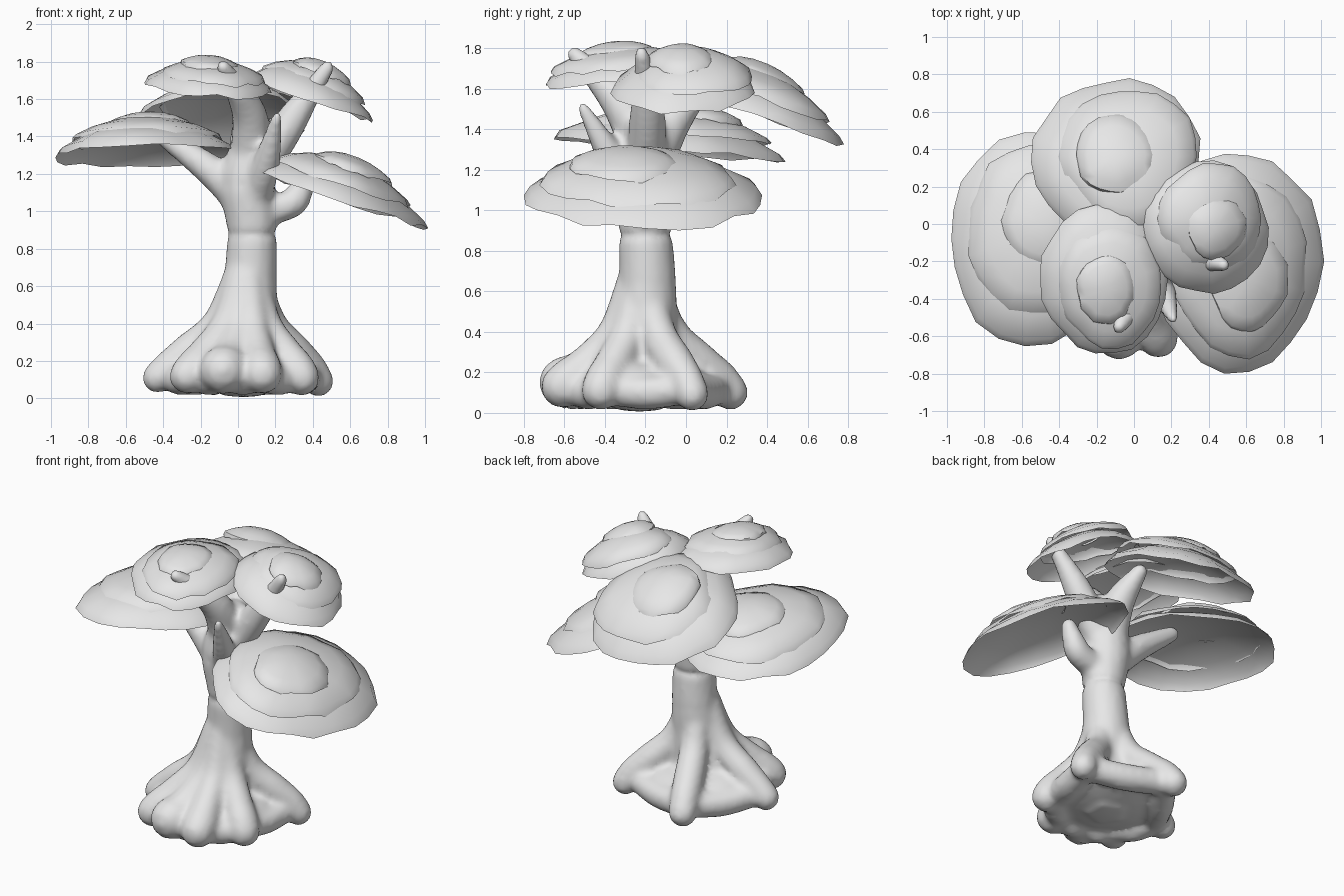
import bpy, bmesh, math, random
from mathutils import Matrix, Vector

random.seed(4)
cube = bpy.data.objects.get("Cube")
if cube:
    bpy.data.objects.remove(cube)

grey = bpy.data.materials.new("pale grey")
grey.use_nodes = True
colour = (0.8, 0.8, 0.8, 1)
grey.diffuse_color = colour
grey.node_tree.nodes["Principled BSDF"].inputs["Base Color"].default_value = colour


def finish(name, bm, angle):
    bmesh.ops.recalc_face_normals(bm, faces=bm.faces)
    mesh = bpy.data.meshes.new(name)
    bm.to_mesh(mesh)
    bm.free()
    mesh.materials.append(grey)
    obj = bpy.data.objects.new(name, mesh)
    bpy.context.collection.objects.link(obj)
    bpy.ops.object.select_all(action='DESELECT')
    obj.select_set(True)
    bpy.context.view_layer.objects.active = obj
    bpy.ops.object.shade_smooth_by_angle(angle=math.radians(angle))
    return obj


def catmull(a, b, c, d, t):
    return 0.5 * (2 * b + (c - a) * t + (2 * a - 5 * b + 4 * c - d) * t ** 2
                  + (3 * b - a - 3 * c + d) * t ** 3)


def tube(bm, points, sides=14, steps=6):
    """Rounded, tapered limb through points given as (x, y, z, radius)."""
    pts = [Vector(p) for p in points]
    pts = [pts[0]] + pts + [pts[-1]]
    path = [catmull(*pts[i:i + 4], s / steps)
            for i in range(len(pts) - 3) for s in range(steps)] + [pts[-1]]
    rings = []
    for i, p in enumerate(path):
        tangent = (path[min(i + 1, len(path) - 1)] - path[max(i - 1, 0)]).xyz
        turn = tangent.to_track_quat('Z', 'Y')
        rings.append([bm.verts.new(p.xyz + turn @ Vector(
            (math.cos(a) * p.w, math.sin(a) * p.w, 0)))
            for a in (math.tau * k / sides for k in range(sides))])
    for r, s in zip(rings, rings[1:]):
        for k in range(sides):
            j = (k + 1) % sides
            bm.faces.new((r[k], r[j], s[j], s[k]))
    bm.faces.new(rings[0][::-1])
    bm.faces.new(rings[-1])
    for end in (path[0], path[-1]):
        ball = bmesh.ops.create_icosphere(bm, subdivisions=2, radius=end.w)
        bmesh.ops.translate(bm, verts=ball["verts"], vec=end.xyz)


# Trunk, branches and roots are merged into one organic body
body = bmesh.new()
limbs = [
    # trunk
    [(0.03, -0.23, 0.2, 0.22), (0.05, -0.21, 0.4, 0.17), (0.065, -0.19, 0.62, 0.145),
     (0.075, -0.2, 0.9, 0.135), (0.05, -0.2, 1.13, 0.15), (0.07, -0.2, 1.3, 0.13),
     (0.1, -0.19, 1.42, 0.1)],
    # branches
    [(0.05, -0.2, 0.98, 0.08), (-0.1, -0.17, 1.18, 0.09), (-0.4, -0.12, 1.4, 0.05)],
    [(0.08, -0.2, 0.98, 0.08), (0.26, -0.19, 1.03, 0.08), (0.32, -0.18, 1.08, 0.075),
     (0.37, -0.18, 1.2, 0.05)],
    [(0.08, -0.22, 1.05, 0.09), (0.15, -0.36, 1.25, 0.075), (0.21, -0.51, 1.51, 0.03)],
    [(0.1, -0.2, 1.2, 0.1), (0.27, -0.19, 1.46, 0.09), (0.39, -0.2, 1.64, 0.06),
     (0.48, -0.22, 1.77, 0.04)],
    [(0.06, -0.2, 1.25, 0.11), (0.06, -0.32, 1.52, 0.095), (-0.08, -0.55, 1.77, 0.042)],
    [(0.05, -0.18, 1.2, 0.11), (0.06, -0.08, 1.42, 0.1), (0.02, 0.08, 1.6, 0.05)],
]
# Root feet in order around the base: x, y, z, radius
feet = [(-0.43, -0.24, 0.11, 0.085), (-0.27, -0.52, 0.12, 0.1), (-0.08, -0.6, 0.15, 0.13),
        (0.13, -0.61, 0.13, 0.11), (0.34, -0.42, 0.11, 0.1), (0.43, 0.03, 0.09, 0.085),
        (-0.13, 0.22, 0.1, 0.09)]
cx, cy = 0.05, -0.22
for i, (x, y, z, r) in enumerate(feet):
    ox, oy = x - cx, y - cy
    limbs.append([(cx + ox * 0.1, cy + oy * 0.1, 0.66, 0.08),
                  (cx + ox * 0.32, cy + oy * 0.32, 0.4, 0.09),
                  (cx + ox * 0.66, cy + oy * 0.66, 0.25, 0.095),
                  (cx + ox * 0.88, cy + oy * 0.88, 0.17, r), (x, y, z, r)])
    # low web to the next root, pulled inward
    nx, ny, nz, nr = feet[(i + 1) % len(feet)]
    mx, my = (x + nx) / 2 - cx, (y + ny) / 2 - cy
    limbs.append([(cx + ox * 0.85, cy + oy * 0.85, 0.12, 0.08),
                  (cx + mx * 0.88, cy + my * 0.88, 0.1, 0.085),
                  (cx + (nx - cx) * 0.85, cy + (ny - cy) * 0.85, 0.12, 0.08)])
for limb in limbs:
    tube(body, limb)
# solid heart of the root ball
heart = bmesh.ops.create_icosphere(body, subdivisions=3, radius=1)
bmesh.ops.transform(body, verts=heart["verts"], matrix=Matrix.LocRotScale(
    Vector((0.02, -0.24, 0.15)), None, Vector((0.36, 0.36, 0.13))))
for v in body.verts:
    v.co.z = max(v.co.z, 0.005)
tree = finish("trunk_and_roots", body, 180)
remesh = tree.modifiers.new("Merge", 'REMESH')
remesh.mode = 'VOXEL'
remesh.voxel_size = 0.02
remesh.use_smooth_shade = True
smooth = tree.modifiers.new("Soften", 'SMOOTH')
smooth.factor = 0.5
smooth.iterations = 8

# Layers of a canopy: size, rim height, peak height (as shares of the whole)
LAYERS = ((1, 0, 0.68), (0.82, 0.36, 0.84), (0.47, 0.72, 1))


def canopy(name, centre, radii, lean, height, shifts):
    """Leaning cap made of three stacked, ragged, open sheets."""
    bm = bmesh.new()
    sides = 22
    for (size, low, high), shift in zip(LAYERS, ((0, 0),) + shifts):
        phase = random.uniform(0, math.tau)
        rim = [1 + 0.025 * math.sin(3 * math.tau * k / sides + phase)
               + random.uniform(-0.035, 0.035) for k in range(sides)]

        def place(r, k):
            a = math.tau * k / sides
            x = r * size * rim[k] * math.cos(a) * radii[0] + shift[0]
            y = r * size * rim[k] * math.sin(a) * radii[1] + shift[1]
            z = height * (low + (high - low) * (1 - r ** 2.2))
            z += lean[0] * x + lean[1] * y
            if r == 1:
                z -= random.uniform(0.01, 0.035)
            return bm.verts.new((centre[0] + x, centre[1] + y, centre[2] + z))

        rings = [[place(r, k) for k in range(sides)] for r in (1, 0.95, 0.72, 0.45, 0.18)]
        for r, s in zip(rings, rings[1:]):
            for k in range(sides):
                j = (k + 1) % sides
                bm.faces.new((r[k], r[j], s[j], s[k]))
        bm.faces.new(rings[-1])
    finish(name, bm, 50)


# Foliage caps: centre, radii, lean, height, offsets of the upper sheets
canopy("right_low_canopy", (-0.51, -0.08, 1.32), (0.49, 0.56), (0.02, -0.11), 0.22,
       ((0.01, 0.04), (0.03, 0.1)))
canopy("left_low_canopy", (0.55, -0.2, 1.08), (0.45, 0.58), (-0.33, 0), 0.24,
       ((0.01, -0.03), (0.06, -0.1)))
canopy("back_canopy", (-0.09, 0.33, 1.5), (0.455, 0.45), (0, -0.36), 0.25,
       ((0.06, 0.03), (-0.01, 0.04)))
canopy("front_canopy", (-0.16, -0.29, 1.68), (0.34, 0.4), (-0.07, 0.1), 0.16,
       ((0.03, -0.04), (0.01, -0.06)))
canopy("left_high_canopy", (0.38, -0.02, 1.61), (0.34, 0.355), (-0.32, 0), 0.22,
       ((0.03, 0.05), (0.06, 0)))
